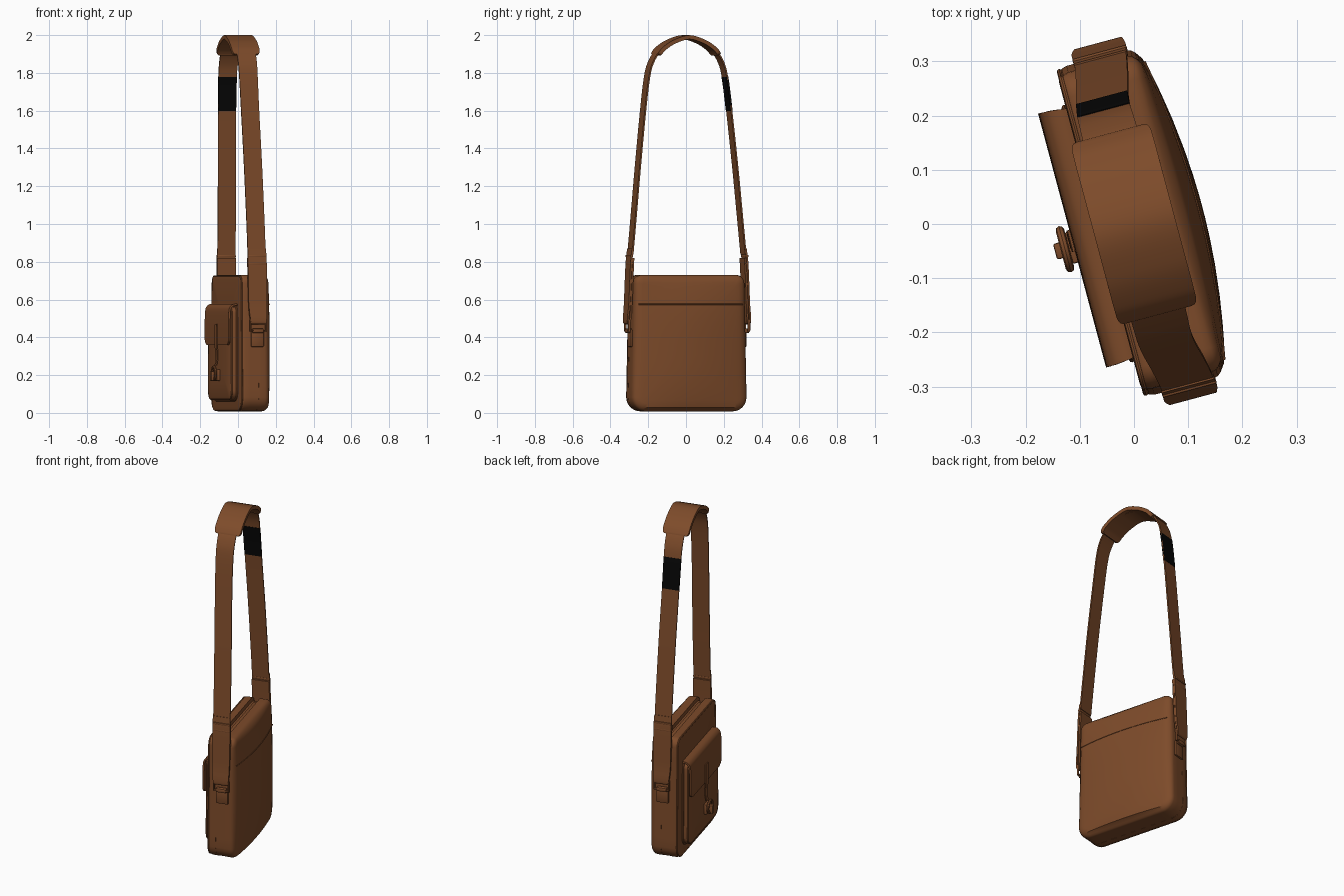
import bpy, bmesh, math
from mathutils import Matrix, Vector

if "Cube" in bpy.data.objects:
    bpy.data.objects.remove(bpy.data.objects["Cube"])

ROT = Matrix.Rotation(math.radians(15), 4, 'Z')   # whole bag stands turned 15 degrees


def material(name, rgb):
    m = bpy.data.materials.new(name)
    m.diffuse_color = (*rgb, 1)
    m.use_nodes = True
    m.node_tree.nodes["Principled BSDF"].inputs["Base Color"].default_value = m.diffuse_color
    return m


LEATHER = material("brown leather", (0.205, 0.07, 0.023))
BLACK = material("black webbing", (0.002, 0.002, 0.002))


def make(name, verts, faces, mat=LEATHER):
    me = bpy.data.meshes.new(name)
    me.from_pydata(verts, [], faces)
    bm = bmesh.new()
    bm.from_mesh(me)
    bmesh.ops.recalc_face_normals(bm, faces=bm.faces)
    bm.to_mesh(me)
    bm.free()
    me.transform(ROT)
    me.materials.append(mat)
    ob = bpy.data.objects.new(name, me)
    bpy.context.collection.objects.link(ob)
    return ob


def outline(hb, ht, z0, z1, rb, rt, inset=0.0, n=6, m=10):
    """Rounded upright panel outline in (y, z)."""
    hb, ht, z0, z1 = hb - inset, ht - inset, z0 + inset, z1 - inset
    rb, rt = max(rb - inset, 0.008), max(rt - inset, 0.008)
    corners = [(hb - rb, z0 + rb, rb, -90), (ht - rt, z1 - rt, rt, 0),
               (-ht + rt, z1 - rt, rt, 90), (-hb + rb, z0 + rb, rb, 180)]
    arcs = []
    for y, z, r, a0 in corners:
        arcs.append([(y + r * math.cos(math.radians(a0 + 90 * i / n)),
                      z + r * math.sin(math.radians(a0 + 90 * i / n))) for i in range(n + 1)])
    pts = []
    for k in range(4):
        pts += arcs[k]
        a, b = arcs[k][-1], arcs[(k + 1) % 4][0]
        pts += [(a[0] + (b[0] - a[0]) * j / m, a[1] + (b[1] - a[1]) * j / m) for j in range(1, m)]
    return pts


def shell(name, shape, rings, bulge=None):
    """Loft of outline rings (x, inset) along the bag's thickness."""
    verts, faces = [], []
    for x, inset in rings:
        for y, z in outline(*shape, inset):
            verts.append((x + (bulge(y, z) if bulge and x > 0.085 else 0), y, z))
    n = len(verts) // len(rings)
    for k in range(len(rings) - 1):
        for i in range(n):
            j = (i + 1) % n
            faces.append((k * n + i, k * n + j, (k + 1) * n + j, (k + 1) * n + i))
    faces += [tuple(range(n)), tuple(range(len(verts) - n, len(verts)))]
    return make(name, verts, faces)


def spline(pts, n=6):
    """Catmull-Rom through tuples of any length."""
    p = [Vector(q) for q in pts]
    p = [2 * p[0] - p[1]] + p + [2 * p[-1] - p[-2]]
    out = []
    for i in range(1, len(p) - 2):
        a, b, c, d = p[i - 1:i + 3]
        for k in range(n):
            t = k / n
            out.append(0.5 * (2 * b + (c - a) * t + (2 * a - 5 * b + 4 * c - d) * t * t
                              + (3 * b - a - 3 * c + d) * t ** 3))
    return out + [p[-2]]


def ribbon(name, path, thick, mat=LEATHER, along_y=False):
    """Flat band: path rows are (u, z, centre, half width)."""
    verts, faces = [], []
    for i, q in enumerate(path):
        a, b = path[max(i - 1, 0)], path[min(i + 1, len(path) - 1)]
        d = Vector((b[0] - a[0], b[1] - a[1])).normalized() * thick / 2
        for s, w in ((1, -1), (1, 1), (-1, 1), (-1, -1)):
            u, z, c = q[0] - s * d.y, q[1] + s * d.x, q[2] + w * q[3]
            verts.append((u, c, z) if along_y else (c, u, z))
    for k in range(len(path) - 1):
        for i in range(4):
            j = (i + 1) % 4
            faces.append((4 * k + i, 4 * k + j, 4 * k + 4 + j, 4 * k + 4 + i))
    e = len(verts)
    faces += [(0, 1, 2, 3), (e - 4, e - 3, e - 2, e - 1)]
    return make(name, verts, faces, mat)


def tube(name, pts, r, closed=True):
    cu = bpy.data.curves.new(name, 'CURVE')
    cu.dimensions = '3D'
    cu.bevel_depth, cu.bevel_resolution, cu.use_fill_caps = r, 2, True
    s = cu.splines.new('POLY')
    s.points.add(len(pts) - 1)
    for p, q in zip(s.points, pts):
        p.co = (*(ROT @ Vector(q)), 1)
    s.use_cyclic_u = closed
    cu.materials.append(LEATHER)
    ob = bpy.data.objects.new(name, cu)
    bpy.context.collection.objects.link(ob)


def box(name, c, s, bevel=0.004):
    bm = bmesh.new()
    bmesh.ops.create_cube(bm, size=1, matrix=Matrix.Translation(c) @ Matrix.Diagonal((*s, 1)))
    bmesh.ops.bevel(bm, geom=bm.edges[:], offset=bevel, segments=2, affect='EDGES', profile=0.5)
    vs = [v.co[:] for v in bm.verts]
    fs = [[v.index for v in f.verts] for f in bm.faces]
    bm.free()
    return make(name, vs, fs)


def back_bulge(y, z):
    return 0.04 * max(0, 1 - (y / 0.315) ** 2) * max(0, 1 - abs((z - 0.34) / 0.4) ** 3)


# main body: front slab, lower zip gusset between, domed back slab
BODY = (0.314, 0.302, 0.008, 0.73, 0.075, 0.045)
shell("body_front", BODY, [(-0.065, 0.2), (-0.066, 0.025), (-0.063, 0.01), (-0.055, 0.003), (-0.045, 0),
                           (-0.015, 0), (-0.015, 0.05)])
shell("body_gusset", (0.3135, 0.302, 0.0085, 0.705, 0.075, 0.04), [(-0.02, 0), (0.035, 0)])
body = shell("body_back", BODY, [(0.03, 0.05), (0.03, 0), (0.065, 0), (0.077, 0.003), (0.084, 0.009),
                                 (0.088, 0.02)] + [(0.09, i) for i in (0.04, 0.06, 0.09, 0.14, 0.2, 0.25, 0.29)],
             back_bulge)
tube("piping_front", [(-0.06, y, z) for y, z in outline(*BODY, 0.007)], 0.005)
box("zip_strip", (0.008, 0, 0.705), (0.02, 0.5, 0.012))

# top edge of the back slip pocket
tube("back_pocket_edge", [(0.0895 + back_bulge(0.0285 * i, 0.575), 0.0285 * i, 0.575)
                          for i in range(-10, 11)], 0.003, False)

# front pocket with piping and flap
POCKET = (0.237, 0.232, 0.07, 0.56, 0.05, 0.03)
shell("front_pocket", POCKET, [(-0.06, 0.01), (-0.07, 0), (-0.092, 0), (-0.101, 0.005),
                               (-0.105, 0.018), (-0.109, 0.08), (-0.11, 0.15)])
tube("pocket_piping", [(-0.097, y, z) for y, z in outline(*POCKET, 0.003)], 0.005)
tube("pocket_base_seam", [(-0.068, y, z) for y, z in outline(*POCKET, -0.003)], 0.006)
ribbon("pocket_flap", spline([(-0.06, 0.57, 0, 0.237), (-0.08, 0.573, 0, 0.24), (-0.1, 0.564, 0, 0.242),
                              (-0.11, 0.54, 0, 0.242), (-0.113, 0.47, 0, 0.242), (-0.113, 0.4, 0, 0.242),
                              (-0.112, 0.375, 0, 0.236), (-0.111, 0.36, 0, 0.212)]), 0.01, along_y=True)

# flap tab and hook clasp
ribbon("flap_tab", spline([(-0.119, 0.47, 0, 0.02), (-0.121, 0.37, 0, 0.02), (-0.116, 0.3, 0, 0.016),
                           (-0.122, 0.25, 0, 0.014)]), 0.006, along_y=True)
tube("clasp_ring", [(-0.135, 0.036 * math.cos(a * math.pi / 10) - 0.012, 0.21 + 0.034 * math.sin(a * math.pi / 10))
                    for a in range(20)], 0.008)
box("clasp_base", (-0.118, -0.012, 0.2), (0.02, 0.06, 0.06))
box("clasp_pin", (-0.141, -0.012, 0.195), (0.026, 0.03, 0.05))

# shoulder strap arch
side = [(0.31, 0.84, 0.019, 0.049), (0.295, 1.0, 0.017, 0.049), (0.267, 1.3, 0.011, 0.049),
        (0.236, 1.6, 0.003, 0.049), (0.213, 1.78, 0, 0.05), (0.19, 1.86, 0, 0.051),
        (0.15, 1.918, 0, 0.052), (0.08, 1.962, 0, 0.052)]
arch = side + [(0, 1.98, 0, 0.052)] + [(-q[0], *q[1:]) for q in reversed(side)]
path = spline(arch, 8)
ribbon("shoulder_strap", path, 0.008)
ribbon("black_band", [q for q in path if q[0] > 0 and 1.6 < q[1] < 1.785], 0.011, BLACK)

# shoulder pad with end tabs
top = [(0.164, 1.896, 0, 0.064), (0.158, 1.907, 0, 0.074), (0.135, 1.932, 0, 0.076), (0.08, 1.966, 0, 0.076)]
ribbon("shoulder_pad", spline(top + [(0, 1.989, 0, 0.076)] + [(-q[0], *q[1:]) for q in reversed(top)]), 0.021)

for s, tag in ((1, "left"), (-1, "right")):
    # folded strap end hanging beside the body
    outer = [(0.31, 0.87, 0.019, 0.05), (0.318, 0.8, 0.02, 0.051), (0.323, 0.7, 0.02, 0.051),
             (0.328, 0.58, 0.02, 0.05), (0.335, 0.5, 0.022, 0.045), (0.333, 0.475, 0.022, 0.04),
             (0.323, 0.485, 0.022, 0.04), (0.318, 0.55, 0.02, 0.046), (0.312, 0.7, 0.02, 0.05),
             (0.306, 0.82, 0.019, 0.05)]
    ribbon("strap_end_" + tag, spline([(s * q[0], *q[1:]) for q in outer]), 0.009)
    for i, z in enumerate((0.79, 0.83)):
        box(f"strap_keeper_{tag}_{i}", (0.02, s * 0.316, z), (0.103, 0.015, 0.012), 0.003)
    # metal loop and anchor tab on the gusset
    tube("strap_loop_" + tag, [(0.022 + a * 0.042, s * y, z) for a, y, z in
                               ((-1, 0.328, 0.49), (1, 0.328, 0.49), (1, 0.328, 0.435), (-1, 0.328, 0.435))], 0.007)
    box("anchor_tab_" + tag, (0.022, s * 0.312, 0.395), (0.07, 0.014, 0.09), 0.005)
    box("anchor_fold_" + tag, (0.022, s * 0.322, 0.435), (0.06, 0.026, 0.024), 0.006)

# convert curves to meshes and smooth with sharp edges kept
for o in bpy.context.scene.objects:
    o.select_set(True)
bpy.context.view_layer.objects.active = body
bpy.ops.object.convert(target='MESH')
bpy.ops.object.shade_smooth_by_angle(angle=math.radians(35))
